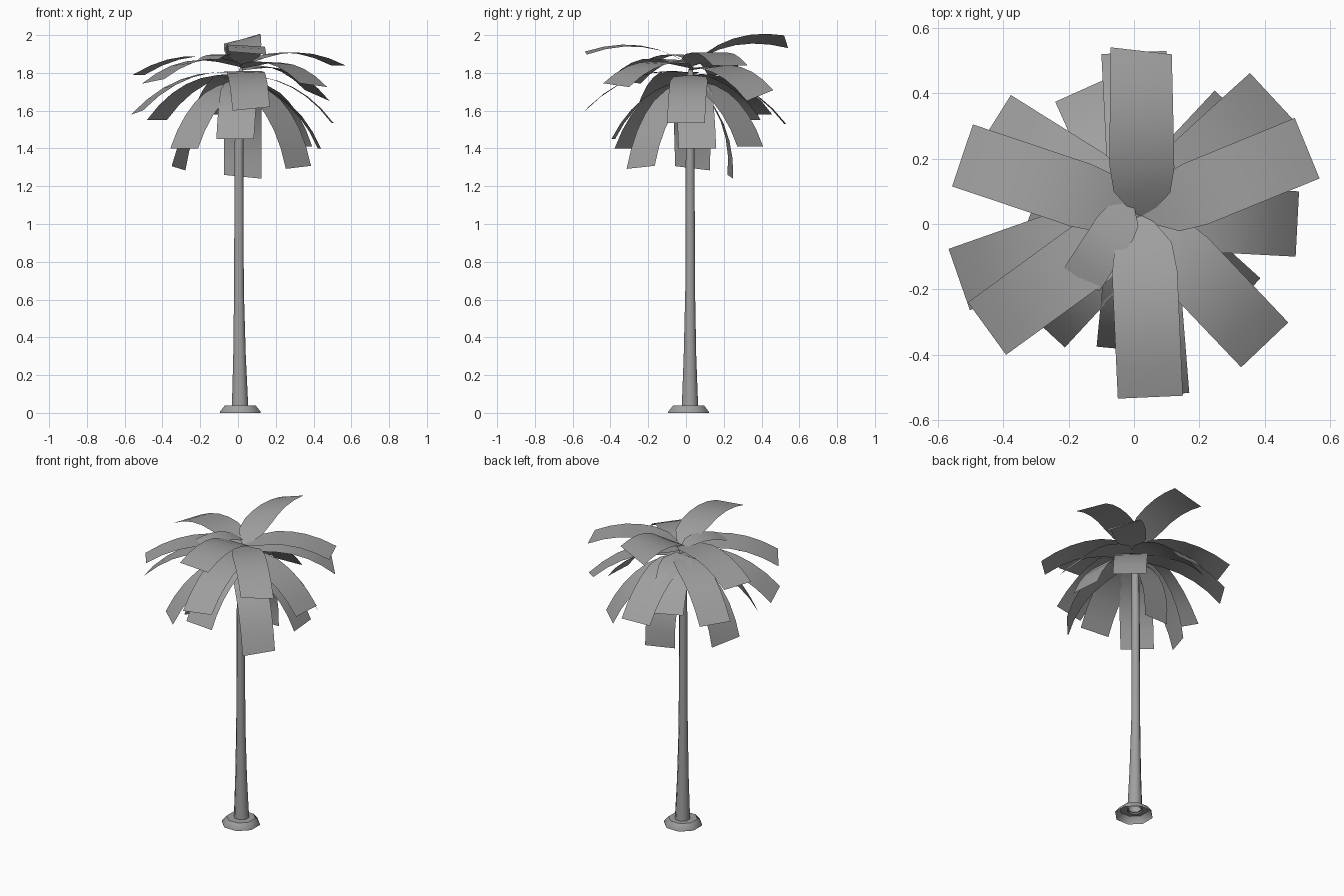
import bpy
import bmesh
import math
from mathutils import Vector

if "Cube" in bpy.data.objects:
    bpy.data.objects.remove(bpy.data.objects["Cube"], do_unlink=True)


def make_material(name, colour):
    mat = bpy.data.materials.new(name)
    mat.use_nodes = True
    mat.diffuse_color = colour
    mat.node_tree.nodes["Principled BSDF"].inputs["Base Color"].default_value = colour
    return mat


grey = make_material("plain grey", (0.35, 0.35, 0.35, 1))
UP = Vector((0, 0, 1))


def finish(bm, name, angle):
    mesh = bpy.data.meshes.new(name)
    bm.to_mesh(mesh)
    bm.free()
    mesh.materials.append(grey)
    obj = bpy.data.objects.new(name, mesh)
    bpy.context.collection.objects.link(obj)
    mesh.shade_smooth()
    mesh.set_sharp_from_angle(angle=math.radians(angle))
    return obj


def lathe(name, rings, sides=8):
    """Stack of polygon rings given as (radius, height, x, y)."""
    bm = bmesh.new()
    loops = []
    for r, z, x, y in rings:
        angles = [math.tau * (i + 0.5) / sides for i in range(sides)]
        loops.append([bm.verts.new((x + r * math.cos(a), y + r * math.sin(a), z)) for a in angles])
    for low, high in zip(loops, loops[1:]):
        for i in range(sides):
            j = (i + 1) % sides
            bm.faces.new((low[i], low[j], high[j], high[i]))
    return finish(bm, name, 50)


def frond(name, tip, roll=0.0, skew=0.0, start=None, width=0.1, steps=6):
    """Thin leaf arching to its tip; roll tilts it sideways, skew slants its end."""
    tip = Vector(tip)
    if start is None:
        start = (0.025, 0.025, 1.76 + 0.08 * min(1, max(0, (tip.z - 1.4) / 0.4)))
    start = Vector(start)
    chord = tip - start
    flat = Vector((chord.x, chord.y, 0)).normalized()
    side = flat.cross(UP)
    bend = side.cross(chord).normalized()
    control = start + chord * 0.48 + bend * chord.length * 0.25
    bm = bmesh.new()
    rows = []
    for i in range(steps + 1):
        t = i / steps
        point = start * (1 - t) ** 2 + control * 2 * t * (1 - t) + tip * t * t
        half = width * (0.2 + 0.8 * min(1, t * 5))
        across = (side + (UP * roll + flat * skew) * t).normalized() * half
        rows.append([bm.verts.new(point + across * s) for s in (-1, 0, 1)])
    for a, b in zip(rows, rows[1:]):
        for k in range(2):
            bm.faces.new((a[k], a[k + 1], b[k + 1], b[k]))
    return finish(bm, name, 60)


# Flared foot, open underneath
lathe("trunk_foot", [(0.117, 0, 0.012, 0.013), (0.117, 0.006, 0.012, 0.013),
                     (0.088, 0.04, 0.012, 0.014), (0.04, 0.04, 0.012, 0.02)])

# Tapered trunk with a pointed crown
lathe("trunk", [(0.047, 0.03, 0.011, 0.021), (0.036, 0.3, 0.008, 0.021),
                (0.028, 0.65, 0.005, 0.022), (0.025, 1.4, 0.005, 0.022),
                (0.024, 1.78, 0.012, 0.024), (0.003, 1.84, 0.02, 0.025)])

# Fronds by tier: tip position, sideways tilt, slant of the end
tiers = {
    "upper": [((0.022, 0.53, 1.965), 0.36, -0.12), ((0.53, 0.232, 1.84), 0, 0),
              ((0.42, 0.392, 1.68), -0.3, 0), ((0.40, -0.37, 1.735), 0.1, 0),
              ((0.05, -0.53, 1.905), 0.08, 0), ((-0.45, -0.32, 1.755), -0.12, 0),
              ((-0.525, 0.21, 1.79), 0, 0)],
    "middle": [((0, 0.525, 1.53), 0, 0), ((0.50, 0, 1.535), 0, 0),
               ((0.07, -0.525, 1.61), -0.1, 0), ((-0.535, -0.17, 1.59), -0.12, 0),
               ((-0.43, 0.31, 1.55), 0, 0), ((-0.15, 0.415, 1.58), 0, 0)],
    "lower": [((0.32, 0.34, 1.41), 0, 0), ((0.43, 0.06, 1.40), 0, 0),
              ((0.32, -0.24, 1.30), -0.08, 0), ((-0.015, -0.385, 1.45), 0, 0),
              ((-0.285, -0.31, 1.40), 0, 0), ((-0.315, 0.035, 1.295), -0.12, -0.36),
              ((0.025, 0.235, 1.25), -0.1, 0.15)],
}
for tier, leaves in tiers.items():
    for n, (tip, roll, skew) in enumerate(leaves):
        frond(f"{tier}_frond_{n + 1}", tip, roll, skew)

# Short young leaf at the top of the crown
frond("young_frond", (-0.16, -0.17, 1.87), start=(-0.01, 0.06, 1.855), width=0.065)
